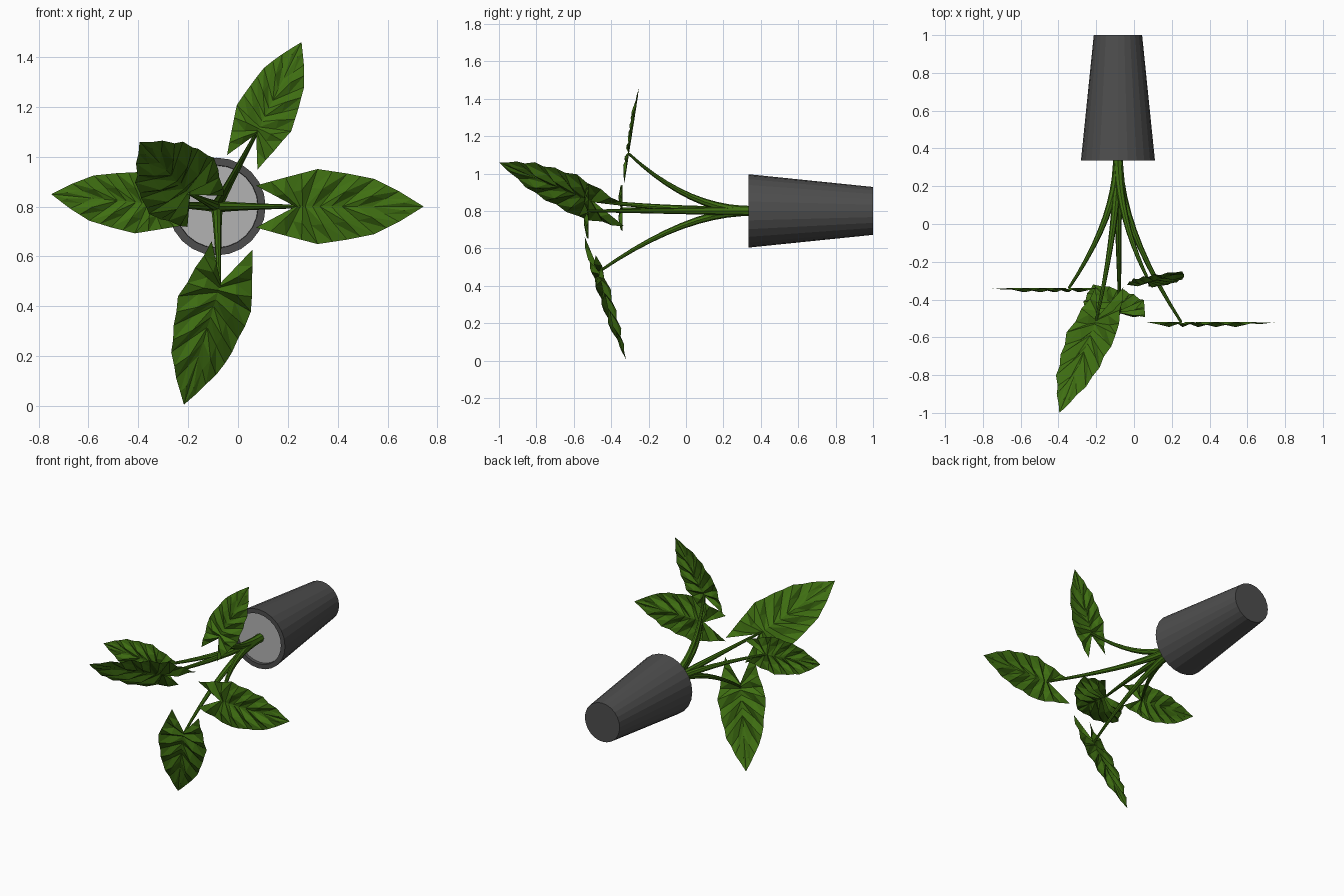
import bpy, bmesh, math
from mathutils import Vector

if "Cube" in bpy.data.objects:
    bpy.data.objects.remove(bpy.data.objects["Cube"])

CX, CZ = -0.085, 0.80   # pot axis runs along y


def material(name, rgb):
    m = bpy.data.materials.new(name)
    m.diffuse_color = (*rgb, 1)
    m.use_nodes = True
    m.node_tree.nodes["Principled BSDF"].inputs["Base Color"].default_value = m.diffuse_color
    return m


def finish(name, bm, mat, fix_normals=True):
    bmesh.ops.remove_doubles(bm, verts=bm.verts, dist=1e-5)
    if fix_normals:
        bmesh.ops.recalc_face_normals(bm, faces=bm.faces)
    me = bpy.data.meshes.new(name)
    bm.to_mesh(me)
    bm.free()
    me.materials.append(mat)
    ob = bpy.data.objects.new(name, me)
    bpy.context.collection.objects.link(ob)
    return ob


def lathe(name, profile, mat, sides=24):
    """Turn (radius, y) points around the pot axis."""
    bm = bmesh.new()
    vs = [bm.verts.new((CX + r, y, CZ)) for r, y in profile]
    es = [bm.edges.new(p) for p in zip(vs, vs[1:])]
    bmesh.ops.spin(bm, geom=vs + es, cent=(CX, 0, CZ), axis=(0, 1, 0),
                   angle=2 * math.pi, steps=sides)
    return finish(name, bm, mat)


def stem(name, end, ctrl, mat, sides=8, steps=10):
    """Tapered tube along a quadratic curve from the soil to the leaf."""
    start = Vector((CX, 0.37, CZ))
    bm = bmesh.new()
    rings = []
    for i in range(steps + 1):
        t = i / steps
        p = start * (1 - t) ** 2 + ctrl * 2 * t * (1 - t) + end * t * t
        d = (ctrl - start) * (1 - t) + (end - ctrl) * t
        q = d.to_track_quat('Z', 'Y')
        r = 0.027 - 0.020 * t
        rings.append([bm.verts.new(p + q @ Vector((r * math.cos(a), r * math.sin(a), 0)))
                      for a in (2 * math.pi * k / sides for k in range(sides))])
    for a, b in zip(rings, rings[1:]):
        for k in range(sides):
            j = (k + 1) % sides
            bm.faces.new((a[k], a[j], b[j], b[k]))
    bm.faces.new(rings[0])
    bm.faces.new(rings[-1])
    finish(name, bm, mat)


# Half leaf: (midrib position, edge position, edge half width)
ROWS = [(-0.02, -0.18, 0.085), (0.0, -0.06, 0.118), (0.02, 0.07, 0.152),
        (0.08, 0.19, 0.134), (0.17, 0.30, 0.112), (0.29, 0.40, 0.062),
        (0.50, 0.50, 0.0)]


def leaf(name, base, tip, across, mat):
    """Arrow-shaped leaf with raised folds along the side veins."""
    along = tip - base
    s = along.length / 0.5
    along.normalize()
    across = (across - along * across.dot(along)).normalized()
    up = along.cross(across)
    rows = []
    for a, b in zip(ROWS, ROWS[1:]):
        rows += [a, tuple((x + y) / 2 for x, y in zip(a, b))]
    rows.append(ROWS[-1])
    bm = bmesh.new()
    for side in (1, -1):
        grid = []
        for i, (um, ue, v) in enumerate(rows):
            line = []
            for f in (0, 0.5, 1):
                fold = (0.006, 0.026, 0.012)[int(f * 2)] * (i % 2) * min(1, v / 0.08)
                p = base + s * (along * (um + (ue - um) * f)
                                + across * side * v * f + up * fold)
                line.append(bm.verts.new(p))
            grid.append(line)
        for a, b in zip(grid, grid[1:]):
            for k in range(2):
                quad = [(a[k], b[k], b[k + 1]), (a[k], b[k + 1], a[k + 1])]
                for tri in quad:
                    bm.faces.new(tri if side > 0 else tri[::-1])
    bmesh.ops.dissolve_degenerate(bm, dist=1e-5, edges=bm.edges)
    finish(name, bm, mat, False)


green = material("leaf_green", (0.05, 0.16, 0.006))
dark = material("pot_dark_grey", (0.075, 0.075, 0.075))
pale = material("soil_pale_grey", (0.45, 0.45, 0.45))

# Pot with open rim, and the soil inside it
lathe("pot", [(0, 1.0), (0.128, 1.0), (0.196, 0.335), (0.166, 0.335), (0.163, 0.375)], dark)
lathe("soil", [(0, 0.355), (0.165, 0.355)], pale)

# Leaves: stem end, tip, sideways direction, how far out the stem bends
LEAVES = {
    "right": ((0.25, -0.52, 0.80), (0.745, -0.52, 0.80), (0, 0, 1), 0.0),
    "left": ((-0.345, -0.34, 0.81), (-0.75, -0.34, 0.85), (0, 0, -1), 0.05),
    "upper": ((0.08, -0.305, 1.105), (0.255, -0.25, 1.46), (-0.13, 0.01, 0.06), 0.02),
    "lower": ((-0.075, -0.465, 0.475), (-0.217, -0.32, 0.005), (0.17, 0.05, -0.035), 0.0),
    "front": ((-0.20, -0.51, 0.855), (-0.395, -1.0, 1.06), (-0.28, -0.07, -0.18), 0.0),
}
for key, (base, tip, across, bend) in LEAVES.items():
    base, tip = Vector(base), Vector(tip)
    stem(key + "_stem", base, Vector((CX, bend, CZ)), green)
    leaf(key + "_leaf", base, tip, Vector(across), green)
